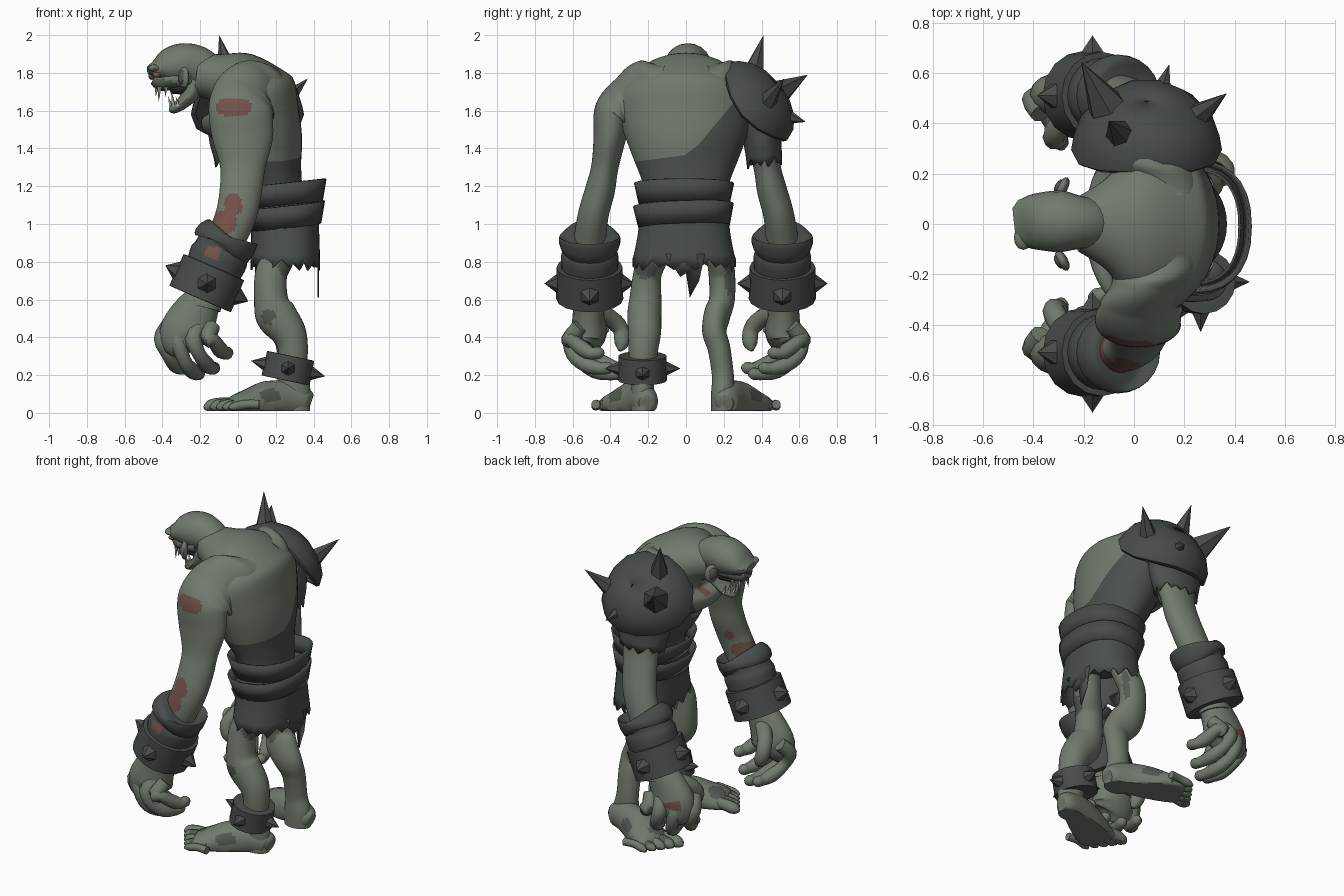
import bpy, bmesh, math
from mathutils import Vector, Matrix

if "Cube" in bpy.data.objects:
    bpy.data.objects.remove(bpy.data.objects["Cube"])


def material(name, r, g, b):
    m = bpy.data.materials.new(name)
    m.use_nodes = True
    m.diffuse_color = (r, g, b, 1)
    m.node_tree.nodes["Principled BSDF"].inputs["Base Color"].default_value = (r, g, b, 1)
    return m


SKIN = material("grey green skin", .165, .195, .155)
STAIN = material("dirty skin", .085, .1, .085)
WOUND = material("raw red wound", .17, .083, .07)
CLOTH = material("dark cloth", .068, .08, .074)
LEATHER = material("dark leather", .063, .073, .068)
TOOTH = material("tooth bone", .45, .46, .4)
EYE = material("rusty eye", .22, .11, .07)
MOUTH = material("mouth dark", .03, .025, .025)


def finish(name, bm, mat, angle=45):
    bmesh.ops.recalc_face_normals(bm, faces=bm.faces[:])
    for f in bm.faces:
        f.smooth = True
    me = bpy.data.meshes.new(name)
    bm.to_mesh(me)
    bm.free()
    me.set_sharp_from_angle(angle=math.radians(angle))
    me.materials.append(mat)
    ob = bpy.data.objects.new(name, me)
    bpy.context.collection.objects.link(ob)
    return ob


def smooth_path(pts, sub):
    out = []
    for i in range(len(pts) - 1):
        a, b, c, d = (pts[max(0, min(len(pts) - 1, i + k))] for k in (-1, 0, 1, 2))
        for j in range(sub):
            t = j / sub
            out.append([q + .5 * t * (r - p + t * (2*p - 5*q + 4*r - s + t * (3*(q - r) + s - p)))
                        for p, q, r, s in zip(a, b, c, d)])
    return out + [list(pts[-1])]


# Loft of (squared) elliptical rings, flattened at the ground; points are x, y, z, profile radius, side radius
def loft(name, pts, mat, n=16, sub=4, caps=True, hem=0, s=1, thick=0, square=1):
    rings = smooth_path([(x, y * s, z, a, b) for x, y, z, a, b in pts], sub)
    angles = [k * math.tau / n for k in range(n)]
    section = [[math.copysign(abs(w) ** square, w) for w in (math.cos(a), math.sin(a))] for a in angles]
    bm = bmesh.new()
    loops = []
    for i, r in enumerate(rings):
        t = Vector(rings[min(i + 1, len(rings) - 1)][:3]) - Vector(rings[max(i - 1, 0)][:3])
        t.normalize()
        u = Vector((0, 1, 0)).cross(t).normalized()
        v = t.cross(u)
        loops.append([bm.verts.new(Vector(r[:3]) + u * max(r[3], .004) * p + v * max(r[4], .004) * q)
                      for p, q in section])
    for a, b in zip(loops, loops[1:]):
        for k in range(n):
            bm.faces.new((a[k], a[(k + 1) % n], b[(k + 1) % n], b[k]))
    if caps:
        bm.faces.new(loops[0])
        bm.faces.new(loops[-1])
    for k, v in enumerate(loops[-1]):
        v.co.z -= hem * (0, 1, .2, .8, -.4, .5, 1.3)[k % 7]
    for v in bm.verts:
        v.co.z = max(v.co.z, .01)
    ob = finish(name, bm, mat)
    if thick:
        ob.modifiers.new("thickness", "SOLIDIFY").thickness = thick
    return ob


def spike(name, base, tip, r, mat, n=6):
    base, tip = Vector(base), Vector(tip)
    d = tip - base
    bm = bmesh.new()
    m = Matrix.Translation(base + d / 2) @ d.to_track_quat("Z", "Y").to_matrix().to_4x4()
    bmesh.ops.create_cone(bm, segments=n, radius1=r, radius2=0, depth=d.length, cap_ends=True, matrix=m)
    return finish(name, bm, mat, 25)


def ball(name, loc, size, mat, rot=0):
    bm = bmesh.new()
    m = Matrix.Translation(loc) @ Matrix.Rotation(rot, 4, "Z") @ Matrix.Diagonal((*size, 1))
    bmesh.ops.create_uvsphere(bm, u_segments=12, v_segments=8, radius=1, matrix=m)
    return finish(name, bm, mat)


def plate(name, pts, mat):
    bm = bmesh.new()
    bm.faces.new([bm.verts.new(p) for p in pts])
    ob = finish(name, bm, mat)
    ob.modifiers.new("thickness", "SOLIDIFY").thickness = .009


# Colour the faces inside an ellipsoid
def patch(ob, mat, centre, radii):
    if mat.name not in ob.data.materials:
        ob.data.materials.append(mat)
    slot = ob.data.materials.find(mat.name)
    for p in ob.data.polygons:
        if sum(((a - b) / r) ** 2 for a, b, r in zip(p.center, centre, radii)) < 1:
            p.material_index = slot


# Band around a limb with four spikes
def spiked_band(name, centre, axis, r, h, tip):
    c, a = Vector(centre), Vector(axis).normalized()
    rows = [(-.5, r * .88), (-.5, r), (.5, r * .98), (.5, r * .88)]
    loft(name, [(*(c + a * h * (k + .01 * i)), q, q) for i, (k, q) in enumerate(rows)], LEATHER, 16, 1)
    u = Vector((0, 1, 0)).cross(a).normalized()
    for d in (u, -u, a.cross(u), u.cross(a)):
        spike(name + "_spike", c + d * r * .95, c + d * tip, h * .3, LEATHER)


# Torso with a one-shouldered shirt cut along slanted planes
torso = loft("torso", [(.22, 0, .98, .15, .19), (.2, 0, 1.2, .14, .225), (.16, 0, 1.35, .185, .28),
                       (.12, 0, 1.5, .22, .335), (.05, 0, 1.64, .275, .37), (-.01, 0, 1.73, .2, .31),
                       (-.1, 0, 1.77, .135, .19), (-.22, 0, 1.79, .105, .11)], SKIN, 36, 6)
bm = bmesh.new()
bm.from_mesh(torso.data)
torso.data.materials.append(CLOTH)
cuts = [(1.365, .13), (1.37, .75), (1.34, 1.2)]
for z, slope in cuts:
    bmesh.ops.bisect_plane(bm, geom=bm.verts[:] + bm.edges[:] + bm.faces[:],
                           plane_co=(0, 0, z), plane_no=(0, -slope, 1))
for f in bm.faces:
    c = f.calc_center_median()
    f.material_index = int(any(c.z < z + slope * c.y for z, slope in cuts))
bm.to_mesh(torso.data)
bm.free()
patch(torso, WOUND, (-.19, .03, 1.6), (.09, .06, .035))

# Belts, ragged skirt and hanging flaps
for name, z, h, a, b, lean in (("upper", 1.1, .115, .2, .24, 0), ("lower", .985, .115, .192, .242, -.004)):
    loft(name + "_belt", [(.238, -.01 + lean, z + h, a + .032, b + .025), (.25, -.01, z, a, b)],
         LEATHER, 28, 1, False, thick=.012, square=.85)
loft("skirt", [(.24, -.01, 1.12, .185, .23), (.25, -.01, .95, .18, .245), (.25, -.01, .8, .185, .275)],
     CLOTH, 42, 3, False, .035, thick=.01, square=.85)
for x, name in ((.43, "back_flap"), (.1, "front_flap")):
    plate(name, [(x, y, z) for y, z in ((-.11, .84), (-.03, .72), (0, .74), (.02, .61), (.07, .7), (.1, .84))], CLOTH)

# Arms, hands and wrist bands
for s, side in ((-1, "right"), (1, "left")):
    arm = loft(side + "_arm", [(.07, .12, 1.65, .22, .17), (.055, .24, 1.66, .205, .145), (.03, .325, 1.645, .18, .115),
                               (.015, .385, 1.59, .17, .102), (.025, .405, 1.45, .16, .085),
                               (.025, .43, 1.3, .12, .072), (.015, .455, 1.18, .112, .079),
                               (-.01, .49, 1.05, .108, .081), (-.07, .51, .9, .1, .085),
                               (-.15, .515, .7, .09, .085), (-.19, .52, .56, .1, .085)], SKIN, 56, 11, s=s)
    wrap = loft(side + "_wrist_wrap", [(-.055, .51, .945, .12, .12), (-.06, .51, .935, .168, .16),
                                       (-.07, .51, .89, .16, .16), (-.085, .51, .87, .14, .14),
                                       (-.1, .51, .83, .157, .152), (-.13, .51, .76, .15, .15)], LEATHER, 24, 3, s=s)
    if s < 0:
        patch(arm, WOUND, (-.03, -.48, 1.62), (.11, .08, .05))
        patch(arm, WOUND, (-.07, -.52, 1), (.075, .12, .075))
        patch(arm, WOUND, (-.025, -.52, 1.1), (.05, .14, .065))
        patch(wrap, WOUND, (-.12, -.66, .845), (.045, .07, .035))
    palm = loft(side + "_palm", [(-.17, .515, .62, .09, .08), (-.23, .515, .52, .125, .085),
                                 (-.27, .515, .42, .145, .095), (-.26, .535, .35, .12, .065),
                                 (-.25, .54, .33, .05, .03)], SKIN, s=s)
    if s > 0:
        patch(palm, WOUND, (-.33, .6, .44), (.05, .05, .04))
    spiked_band(side + "_wrist_band", (-.165, .51 * s, .685), (.4, 0, .92), .178, .18, .24)
    # Fingers, from the front one to the rear one
    for x, y, dz, reach in ((-.37, -.11, .03, .04), (-.285, -.045, 0, .01), (-.205, 0, .03, .02), (-.135, .01, .11, .06)):
        r = .042
        loft(side + "_finger", [(x, .55 + y, .46, r, r), (x - .03, .605 + y, .39, r * 1.1, r * 1.1),
                                (x, .6 + y, .28 + dz, r * .85, r * .85), (x + .04, .53 + y, .225 + dz, r, r),
                                (x + .07, .43 + y + reach, .205 + dz, r * .8, r * .8),
                                (x + .08, .385 + y + reach, .21 + dz, r * .75, r * .75),
                                (x + .085, .365 + y + reach, .215 + dz, .01, .01)], SKIN, 10, 3, s=s)
    loft(side + "_thumb", [(-.22, .48, .54, .05, .05), (-.29, .4, .5, .048, .048), (-.32, .345, .44, .044, .044),
                           (-.3, .34, .37, .04, .04), (-.28, .35, .33, .01, .01)], SKIN, 10, 3, s=s)

# Sleeve, bowed shoulder guard and its spikes
loft("sleeve", [(.02, .33, 1.66, .16, .11), (.02, .39, 1.55, .18, .115), (.025, .405, 1.43, .175, .1),
                (.025, .415, 1.34, .15, .095)], CLOTH, 28, 3, False, .03, thick=.01)
guard = loft("shoulder_guard", [(.05, .375 + .77 * h, 1.645 + .63 * h, a, b) for h, a, b in
                                ((-.02, .285, .255), (.0, .3, .265), (.065, .29, .24), (.115, .235, .18),
                                 (.145, .13, .1), (.152, .01, .01))], LEATHER, 14, 1, False, thick=.02)
for v in guard.data.vertices:
    v.co -= Vector((0, .77, .63)) * 1.15 * (v.co.x - .05) ** 2
for base, tip, r in (((-.05, .35, 1.78), (-.1, .41, 2), .065), ((-.11, .47, 1.68), (-.21, .645, 1.79), .08),
                     ((.24, .42, 1.64), (.37, .52, 1.77), .06), ((.1, .5, 1.58), (.14, .635, 1.54), .055)):
    spike("shoulder_spike", base, tip, r, LEATHER)

# Legs
right_leg = loft("right_leg", [(.24, -.14, .95, .08, .07), (.215, -.175, .83, .085, .08),
                               (.175, -.205, .73, .085, .075), (.175, -.215, .6, .09, .085),
                               (.2, -.22, .52, .108, .09), (.265, -.22, .43, .094, .088),
                               (.29, -.225, .35, .08, .08), (.29, -.23, .25, .078, .07),
                               (.295, -.23, .12, .088, .06), (.295, -.23, .01, .085, .06)], SKIN, 32, 7)
left_leg = loft("left_leg", [(.24, .14, .95, .08, .07), (.215, .175, .83, .085, .07), (.175, .19, .73, .085, .07),
                             (.175, .19, .6, .09, .068), (.2, .165, .52, .105, .07), (.26, .15, .43, .092, .064),
                             (.28, .175, .34, .075, .06), (.285, .195, .2, .07, .058), (.295, .195, .1, .085, .062),
                             (.295, .195, .01, .085, .062)], SKIN, 32, 7)
patch(right_leg, STAIN, (.16, -.3, .51), (.035, .06, .04))
patch(right_leg, STAIN, (.26, -.22, .78), (.06, .07, .07))
patch(left_leg, STAIN, (.16, .11, .66), (.05, .05, .12))
patch(left_leg, STAIN, (.29, .24, .7), (.06, .04, .12))
spiked_band("ankle_band", (.265, -.23, .235), (.2, 0, .95), .13, .13, .2)

# Feet and toes
for s, side in ((-1, "right"), (1, "left")):
    foot = loft(side + "_foot", [(.385, .21, .05, .045, .04), (.35, .212, .06, .075, .065), (.25, .24, .07, .1, .08),
                                 (.14, .285, .055, .11, .1), (.05, .33, .045, .08, .115),
                                 (-.02, .365, .035, .055, .115), (-.055, .38, .03, .02, .09)], SKIN, 28, 6, s=s)
    patch(foot, STAIN, (-.01, .31 * s, .1), (.05, .06, .05))
    patch(foot, STAIN, (.16, .36 * s, .09), (.07, .05, .04))
    for i in range(5):
        y, x, r = .285 + .047 * i, -.05 + .033 * i, .036 - .003 * i
        toe = loft(side + "_toe", [(x + .03, y + .005, .045, r, r), (x - .04, y, .045, r, r * .9),
                                   (x - .1, y + .005, .034, r * .95, r), (x - .13, y + .01, .025, .008, .01)],
                   SKIN, 10, 3, s=s)
        if i % 2:
            patch(toe, STAIN, (x - .05, y * s, .07), (.05, .04, .04))

# Head with open jaw
loft("head", [(-.13, 0, 1.79, .09, .1), (-.21, .005, 1.83, .11, .105), (-.29, .01, 1.845, .112, .122),
              (-.37, .01, 1.835, .095, .115), (-.43, .005, 1.82, .055, .1),
              (-.475, 0, 1.815, .022, .065)], SKIN, 20)
upper_jaw = loft("upper_jaw", [(-.25, 0, 1.78, .06, .1), (-.35, 0, 1.765, .055, .09), (-.41, 0, 1.75, .045, .065),
                               (-.45, 0, 1.765, .025, .035)], SKIN)
patch(upper_jaw, STAIN, (-.4, 0, 1.73), (.1, .12, .045))
loft("lower_jaw", [(-.22, 0, 1.76, .05, .095), (-.25, 0, 1.69, .045, .09), (-.3, 0, 1.635, .032, .075),
                   (-.345, 0, 1.61, .026, .05), (-.365, 0, 1.605, .01, .03)], SKIN)
loft("mouth_inside", [(-.25, 0, 1.73, .05, .07), (-.36, 0, 1.71, .02, .055)], MOUTH, 12, 2)
ball("nose", (-.455, 0, 1.785), (.02, .028, .022), STAIN)
for s, side in ((-1, "right"), (1, "left")):
    ball(side + "_eye", (-.43, .065 * s, 1.79), (.022, .022, .016), EYE)
    ball(side + "_brow", (-.44, .055 * s, 1.825), (.038, .048, .02), SKIN)
    ball(side + "_ear", (-.285, .145 * s, 1.775), (.022, .045, .058), SKIN, -.5 * s)
    ball(side + "_ear_hollow", (-.3, .15 * s, 1.778), (.014, .03, .038), STAIN, -.5 * s)
    for x, y, h in ((-.43, .018, .05), (-.415, .045, .08), (-.38, .065, .05)):
        spike("upper_tooth", (x, y * s, 1.725), (x - .005, y * s, 1.725 - h), .012, TOOTH, 5)
    for x, y, h in ((-.355, .015, .05), (-.34, .04, .085), (-.315, .06, .05)):
        spike("lower_tooth", (x, y * s, 1.625), (x - .015, y * s, 1.625 + h), .012, TOOTH, 5)
